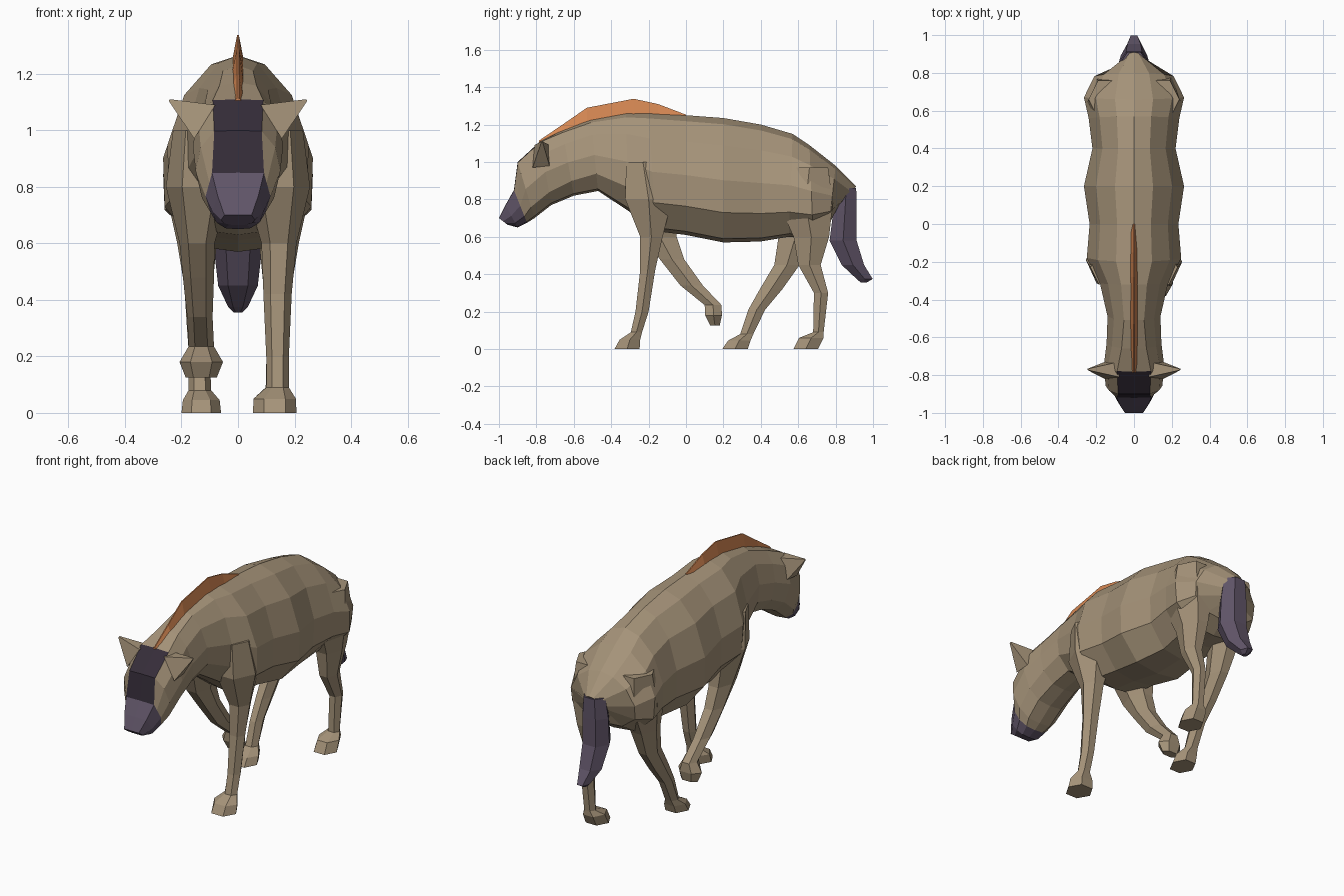
import bpy, bmesh, math


def material(name, rgb):
    m = bpy.data.materials.new(name)
    m.diffuse_color = (*rgb, 1)
    return m


TAN = material("tan_fur", (0.375, 0.29, 0.19))
ORANGE = material("orange_mane", (0.66, 0.24, 0.085))
DARK = material("dark_face", (0.036, 0.026, 0.041))
PURPLE = material("dusky_purple", (0.115, 0.088, 0.135))


def loft(name, rings, mats, pick=None):
    """Skin closed rings into a flat-shaded mesh; pick(ring, segment) gives the material."""
    bm = bmesh.new()
    rows = [[bm.verts.new(p) for p in r] for r in rings]
    n = len(rows[0])
    for i in range(len(rows) - 1):
        for j in range(n):
            k = (j + 1) % n
            f = bm.faces.new((rows[i][j], rows[i][k], rows[i + 1][k], rows[i + 1][j]))
            f.material_index = pick(i, j) if pick else 0
    bm.faces.new(rows[0])
    end = bm.faces.new(rows[-1])
    end.material_index = pick(len(rows) - 1, 0) if pick else 0
    bmesh.ops.recalc_face_normals(bm, faces=bm.faces[:])
    me = bpy.data.meshes.new(name)
    bm.to_mesh(me)
    bm.free()
    for m in mats:
        me.materials.append(m)
    ob = bpy.data.objects.new(name, me)
    bpy.context.collection.objects.link(ob)
    return ob


def limb(name, stations, mat):
    """Six-sided limb from level rings: x, y, z, half width, half depth."""
    rings = []
    for x, y, z, rx, ry in stations:
        rings.append([(x + rx * math.cos(a * math.pi / 3),
                       y + ry / 0.866 * math.sin(a * math.pi / 3), z) for a in range(6)])
    return loft(name, rings, [mat])


# Body, neck and head: top y, top z, bottom y, bottom z, half width, head-ness
TORSO = [(0, 1), (.38, .95), (.76, .78), (1, .5), (.98, .24), (.55, .03), (0, 0)]
HEAD = [(0, 1), (.56, .99), (.88, .8), (1, .52), (.85, .2), (.5, .03), (0, 0)]
SECTIONS = [
    (.91, .87, .79, .74, .06, 0),
    (.80, .98, .765, .66, .21, 0),
    (.66, 1.09, .68, .60, .265, 0),
    (.57, 1.15, .55, .60, .24, 0),
    (.40, 1.20, .40, .575, .22, 0),
    (.20, 1.235, .20, .57, .265, 0),
    (.00, 1.25, .00, .61, .235, 0),
    (-.20, 1.265, -.16, .63, .25, 0),
    (-.32, 1.265, -.31, .74, .18, 0),
    (-.51, 1.23, -.47, .845, .14, 0),
    (-.66, 1.17, -.60, .82, .145, .4),
    (-.78, 1.11, -.72, .77, .16, 1),
    (-.90, 1.00, -.81, .70, .15, 1),
    (-.92, .85, -.85, .675, .115, 1),
    (-.965, .77, -.90, .65, .09, 1),
    (-1.0, .70, -.955, .665, .06, 1),
]
rings = []
for yt, zt, yb, zb, w, h in SECTIONS:
    half = []
    for (tx, tz), (hx, hz) in zip(TORSO, HEAD):
        fx, fz = tx + (hx - tx) * h, tz + (hz - tz) * h
        if h == 1 and w < .13 and hx == .56:
            fx = .8                       # squarer bridge on the snout
        half.append((fx * w, yb + (yt - yb) * fz, zb + (zt - zb) * fz))
    rings.append(half + [(-x, y, z) for x, y, z in half[-2:0:-1]])


def body_colour(i, j):
    if i >= 13:
        return 2                          # muzzle
    return 1 if i >= 11 and j in (0, 11) else 0   # face stripe


loft("body_and_head", rings, [TAN, DARK, PURPLE], body_colour)

# Ears
for side, s in (("left", 1), ("right", -1)):
    base = [(.08, -.81, 1.09), (.155, -.82, .97), (.155, -.73, .98), (.08, -.73, 1.09)]
    tip = [(.245 + dx, -.77 + dy, 1.108 + dz) for dx, dy, dz in
           ((-.004, -.004, .002), (0, -.004, -.004), (0, .004, -.004), (-.004, .004, .002))]
    loft(side + "_ear", [[(s * x, y, z) for x, y, z in r] for r in (base, tip)], [TAN])

# Mane ridge: y, base z, crest z
crest = [(-.785, 1.09, 1.115), (-.66, 1.15, 1.20), (-.53, 1.20, 1.29),
         (-.28, 1.24, 1.338), (-.15, 1.235, 1.31), (0, 1.22, 1.253)]
loft("mane", [[(-.022, y, b), (.022, y, b), (.003, y, t), (-.003, y, t)] for y, b, t in crest], [ORANGE])

# Tail
limb("tail", [(0, .857, .86, .07, .053), (0, .85, .74, .085, .062), (0, .84, .58, .085, .072),
              (0, .892, .45, .07, .06), (0, .955, .375, .035, .043), (0, .95, .355, .015, .015)], PURPLE)

# Front legs: one planted, one lifted
limb("left_front_leg", [
    (.14, -.23, 1.0, .09, .09), (.14, -.20, .80, .115, .125), (.145, -.185, .60, .062, .06),
    (.14, -.205, .42, .05, .04), (.14, -.235, .20, .04, .035), (.14, -.265, .09, .04, .03),
    (.13, -.30, .05, .075, .055), (.13, -.315, 0, .077, .067)], TAN)
limb("right_front_leg", [
    (-.14, -.23, 1.0, .09, .09), (-.14, -.19, .80, .115, .125), (-.145, -.14, .60, .062, .09),
    (-.14, -.075, .48, .055, .065), (-.135, .03, .34, .045, .06), (-.13, .145, .235, .045, .045),
    (-.13, .147, .18, .077, .045), (-.13, .155, .125, .055, .025)], TAN)

# Hind legs: one back, one stepping forward
limb("left_hind_leg", [
    (.14, .66, .97, .10, .10), (.15, .64, .78, .105, .145), (.145, .67, .60, .07, .095),
    (.14, .66, .45, .05, .06), (.14, .722, .30, .037, .038), (.135, .708, .09, .037, .028),
    (.13, .67, .06, .065, .065), (.13, .64, 0, .07, .065)], TAN)
limb("right_hind_leg", [
    (-.14, .66, .97, .10, .10), (-.15, .63, .78, .105, .145), (-.145, .585, .60, .07, .09),
    (-.14, .54, .45, .05, .068), (-.14, .455, .32, .042, .06), (-.137, .378, .21, .037, .045),
    (-.135, .325, .08, .04, .035), (-.13, .285, .045, .065, .06), (-.13, .262, 0, .07, .068)], TAN)
